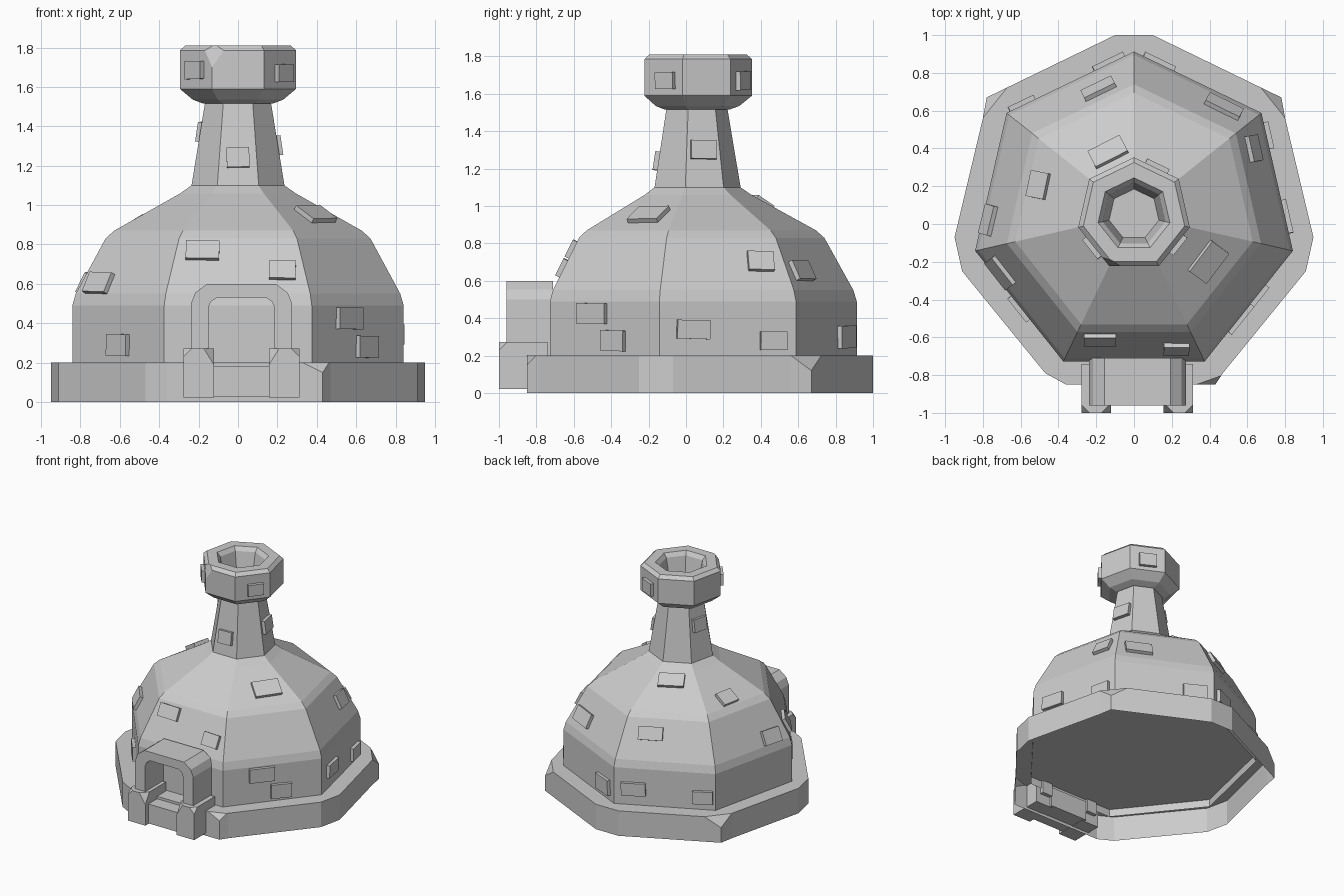
import bpy, bmesh, random
from math import sin, cos, pi, radians, atan2
from mathutils import Vector, Matrix

if "Cube" in bpy.data.objects:
    bpy.data.objects.remove(bpy.data.objects["Cube"])

random.seed(4)
CY = 0.05          # y of the tower axis
N = 7              # heptagonal tower


def finish(bm, name):
    bmesh.ops.recalc_face_normals(bm, faces=bm.faces)
    me = bpy.data.meshes.new(name)
    bm.to_mesh(me)
    bm.free()
    ob = bpy.data.objects.new(name, me)
    bpy.context.collection.objects.link(ob)
    return ob


def ring(bm, r, z):
    return [bm.verts.new((r * cos(pi / 2 + 2 * pi * i / N),
                          CY + r * sin(pi / 2 + 2 * pi * i / N), z)) for i in range(N)]


def lathe(profile, start=False, end=False):
    bm = bmesh.new()
    rings = [ring(bm, r, z) for r, z in profile]
    for a, b in zip(rings, rings[1:]):
        for i in range(N):
            j = (i + 1) % N
            bm.faces.new((a[i], a[j], b[j], b[i]))
    if start:
        bm.faces.new(rings[0])
    if end:
        bm.faces.new(rings[-1])
    return bm


def chop(bm, co, no):
    # knock off a corner with a plane and close the cut
    res = bmesh.ops.bisect_plane(bm, geom=bm.verts[:] + bm.edges[:] + bm.faces[:],
                                 plane_co=co, plane_no=Vector(no).normalized(), clear_outer=True)
    edges = [e for e in res['geom_cut'] if isinstance(e, bmesh.types.BMEdge)]
    bmesh.ops.edgenet_fill(bm, edges=edges)


# tower body: wall (sunk a little into the plinth), dome and neck
BODY = [(.863, .14), (.863, .49), (.845, .55), (.69, .83), (.645, .87),
        (.30, 1.06), (.242, 1.10), (.17, 1.53)]
finish(lathe(BODY), "tower_body")

# chimney cap with a hollow top and one chipped corner
CAP = [(.18, 1.515), (.235, 1.535), (.303, 1.59), (.303, 1.785), (.275, 1.81),
       (.195, 1.81), (.17, 1.78), (.135, 1.62)]
bm = lathe(CAP, True, True)
az = radians(-115.7)
chop(bm, (.303 * cos(az), CY + .303 * sin(az), 1.70), (cos(az), sin(az), .3))
finish(bm, "chimney_cap")

# base plinth: shell open below, with worn corners
half = [(-.1, 1), (-.78, .67), (-.80, .56), (-.95, -.07), (-.91, -.25), (-.47, -.79)]
outline = ([(.1, 1)] + half + [(-.36, -.85), (.43, -.85)]
           + [(-x, y) for x, y in half[:0:-1]])
bm = bmesh.new()
lo = [bm.verts.new((x, y, 0)) for x, y in outline]
hi = [bm.verts.new((x, y, .2)) for x, y in outline]
M = len(outline)
for i in range(M):
    j = (i + 1) % M
    bm.faces.new((lo[i], lo[j], hi[j], hi[i]))
bm.faces.new(hi)
chop(bm, (.43, -.85, .15), (.25, -.7, .5))
for s in (-1, 1):
    chop(bm, (s * .78, .67, .12), (s * .12, .096, .10))
finish(bm, "base_plinth")

# doorway arch
CX = .0175


def mirrored(pts):
    return [(CX - x, z) for x, z in pts] + [(CX + x, z) for x, z in reversed(pts)]


outer = mirrored([(.257, .1), (.257, .5), (.235, .555), (.175, .6)])
inside = mirrored([(.168, .1), (.168, .48), (.155, .51), (.125, .53)])
bm = bmesh.new()
loops = [[bm.verts.new((x, y, z)) for x, z in pts]
         for pts, y in ((outer, -.96), (inside, -.96), (inside, -.71), (outer, -.71))]
for k in range(4):
    a, b = loops[k], loops[(k + 1) % 4]
    for i in range(len(a) - 1):
        bm.faces.new((a[i], a[i + 1], b[i + 1], b[i]))
for i in (0, -1):
    bm.faces.new([l[i] for l in loops])
finish(bm, "door_arch")


def box(size, matrix):
    bm = bmesh.new()
    bmesh.ops.create_cube(bm, size=1)
    bm.transform(matrix @ Matrix.Diagonal((*size, 1)))
    return bm


# door step
finish(box((.33, .24, .155), Matrix.Translation((CX, -.84, .1025))), "door_step")

# door pillars with chipped front corners
for s, side in ((-1, "left"), (1, "right")):
    bm = box((.155, .26, .25), Matrix.Translation((CX + s * .217, -.87, .147)))
    chop(bm, (CX + s * .14, -1, .19), (-s * .8, -.8, .5))
    chop(bm, (CX + s * .2945, -1, .23), (s * .8, -.8, .8))
    finish(bm, "door_pillar_" + side)

# raised bricks: face index, sideways offset, height, width, brick height
BRICKS = [
    (0, -.18, .765, .17, .10), (0, .225, .665, .135, .10),
    (1, -.08, .425, .19, .11), (1, .065, .28, .155, .11),
    (2, -.19, .34, .18, .10), (2, .25, .28, .145, .10),
    (3, .23, .30, .18, .12), (4, -.23, .33, .18, .10), (4, .28, .30, .15, .10),
    (6, .01, .29, .16, .11),
    (4, -.12, .73, .18, .10), (3, -.18, .65, .20, .11), (2, .20, .70, .14, .11),
    (5, .20, .60, .16, .11), (6, -.20, .60, .18, .11),
    (1, .05, .945, .20, .13), (4, -.02, 1.01, .19, .11), (5, -.04, .905, .14, .11),
    (0, 0, 1.24, .115, .10), (2, 0, 1.30, .14, .10), (5, 0, 1.37, .12, .10),
]
CAP_BRICKS = [(1, .02, 1.67, .12, .09), (3, 0, 1.67, .13, .10), (6, 0, 1.685, .13, .09)]


def brick(profile, k, u, z, w, h):
    for (r0, z0), (r1, z1) in zip(profile, profile[1:]):
        if z0 <= z <= z1:
            break
    c = cos(pi / N)
    apo = c * (r0 + (r1 - r0) * (z - z0) / (z1 - z0))
    az = -pi / 2 + k * 2 * pi / N
    lean = atan2(c * (r0 - r1), z1 - z0)
    pos = Vector((apo * cos(az) - u * sin(az), CY + apo * sin(az) + u * cos(az), z))
    mat = (Matrix.Translation(pos) @ Matrix.Rotation(az, 4, 'Z')
           @ Matrix.Rotation(-lean, 4, 'Y')
           @ Matrix.Rotation(radians(random.uniform(-2, 2)), 4, 'X'))
    finish(box((.05, w, h), mat), "brick")


for b in BRICKS:
    brick(BODY, *b)
for b in CAP_BRICKS:
    brick(CAP, *b)
